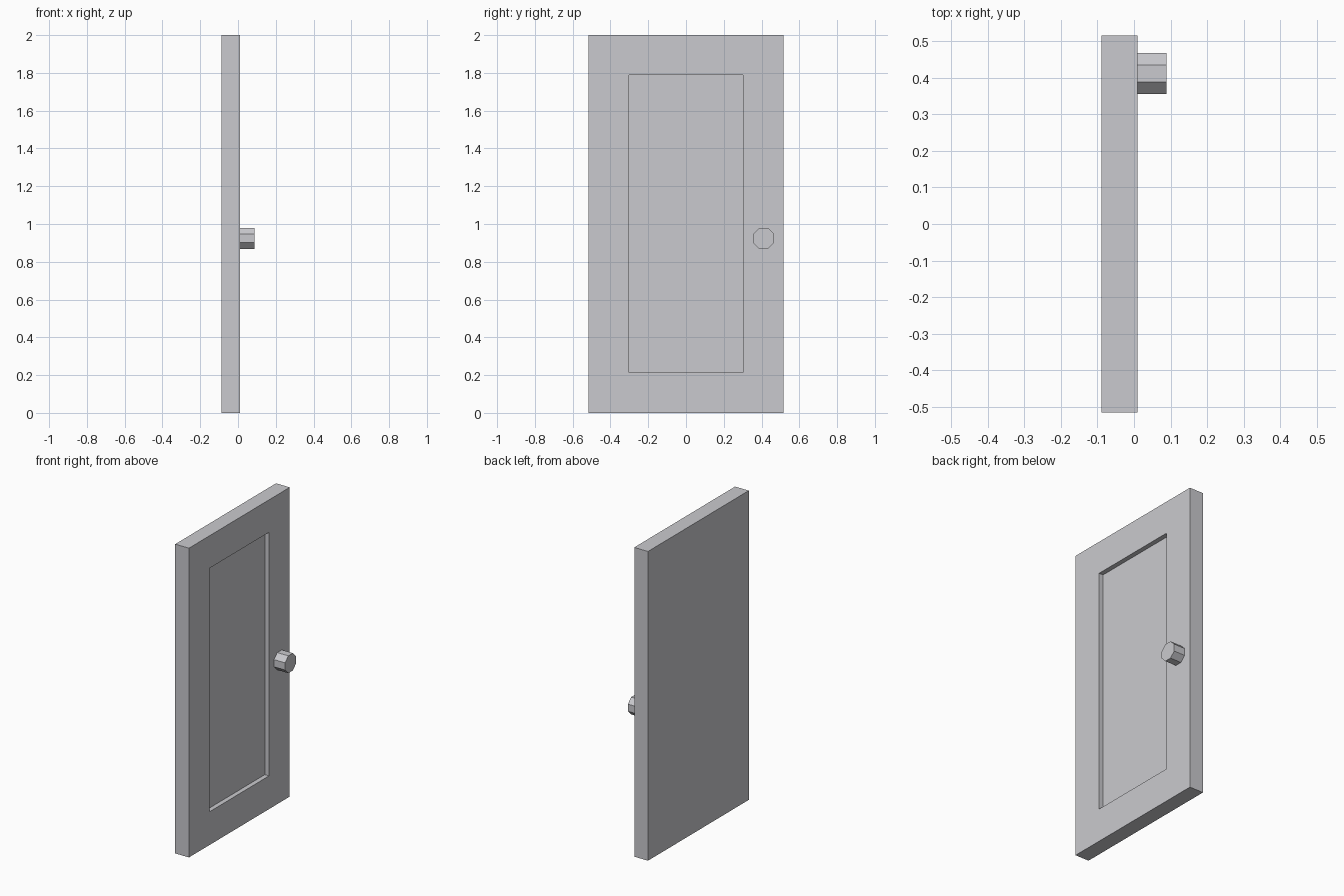
import bpy, bmesh, math
from mathutils import Matrix, Vector

if "Cube" in bpy.data.objects:
    bpy.data.objects.remove(bpy.data.objects["Cube"])

grey = bpy.data.materials.new("light_grey")
grey.diffuse_color = (0.59, 0.59, 0.62, 1)
grey.use_nodes = True
grey.node_tree.nodes["Principled BSDF"].inputs["Base Color"].default_value = grey.diffuse_color

BACK, FRONT, DEPTH = -0.0885, 0.0095, 0.03
HALF_W, HEIGHT = 0.515, 2.0
PANEL_W, PANEL_LOW, PANEL_HIGH = 0.303, 0.215, 1.79


def finish(name, bm):
    bmesh.ops.recalc_face_normals(bm, faces=bm.faces)
    mesh = bpy.data.meshes.new(name)
    bm.to_mesh(mesh)
    bm.free()
    mesh.materials.append(grey)
    obj = bpy.data.objects.new(name, mesh)
    bpy.context.collection.objects.link(obj)
    return obj


# door slab with a recessed panel in its +x face
bm = bmesh.new()
size = Matrix.Diagonal((FRONT - BACK, 2 * HALF_W, HEIGHT, 1))
place = Matrix.Translation(((FRONT + BACK) / 2, 0, HEIGHT / 2))
bmesh.ops.create_cube(bm, size=1, matrix=place @ size)
bm.normal_update()
face = max(bm.faces, key=lambda f: f.normal.x)
# inset border, then shape it to the panel outline
bmesh.ops.inset_individual(bm, faces=[face], thickness=0.2)
for v in face.verts:
    v.co.y = math.copysign(PANEL_W, v.co.y)
    v.co.z = PANEL_HIGH if v.co.z > HEIGHT / 2 else PANEL_LOW
# push the panel in
panel = bmesh.ops.extrude_discrete_faces(bm, faces=[face])["faces"][0]
bmesh.ops.translate(bm, verts=panel.verts, vec=Vector((-DEPTH, 0, 0)))
finish("door_slab", bm)

# eight-sided knob with flats facing up and sideways
bm = bmesh.new()
knob_end, apothem = 0.0885, 0.056
radius = apothem / math.cos(math.pi / 8)
turn = Matrix.Rotation(math.pi / 2, 4, 'Y') @ Matrix.Rotation(math.pi / 8, 4, 'Z')
bmesh.ops.create_cone(bm, cap_ends=True, segments=8, radius1=radius, radius2=radius,
                      depth=knob_end - FRONT,
                      matrix=Matrix.Translation(((knob_end + FRONT) / 2, 0.411, 0.924)) @ turn)
# keep the vertex ring on flats regardless of the starting angle
top = max(v.co.z for v in bm.verts)
if sum(abs(v.co.z - top) < 1e-4 for v in bm.verts) == 2:
    bmesh.ops.rotate(bm, verts=bm.verts, cent=(0, 0.411, 0.924),
                     matrix=Matrix.Rotation(math.pi / 8, 3, 'X'))
finish("door_knob", bm)
